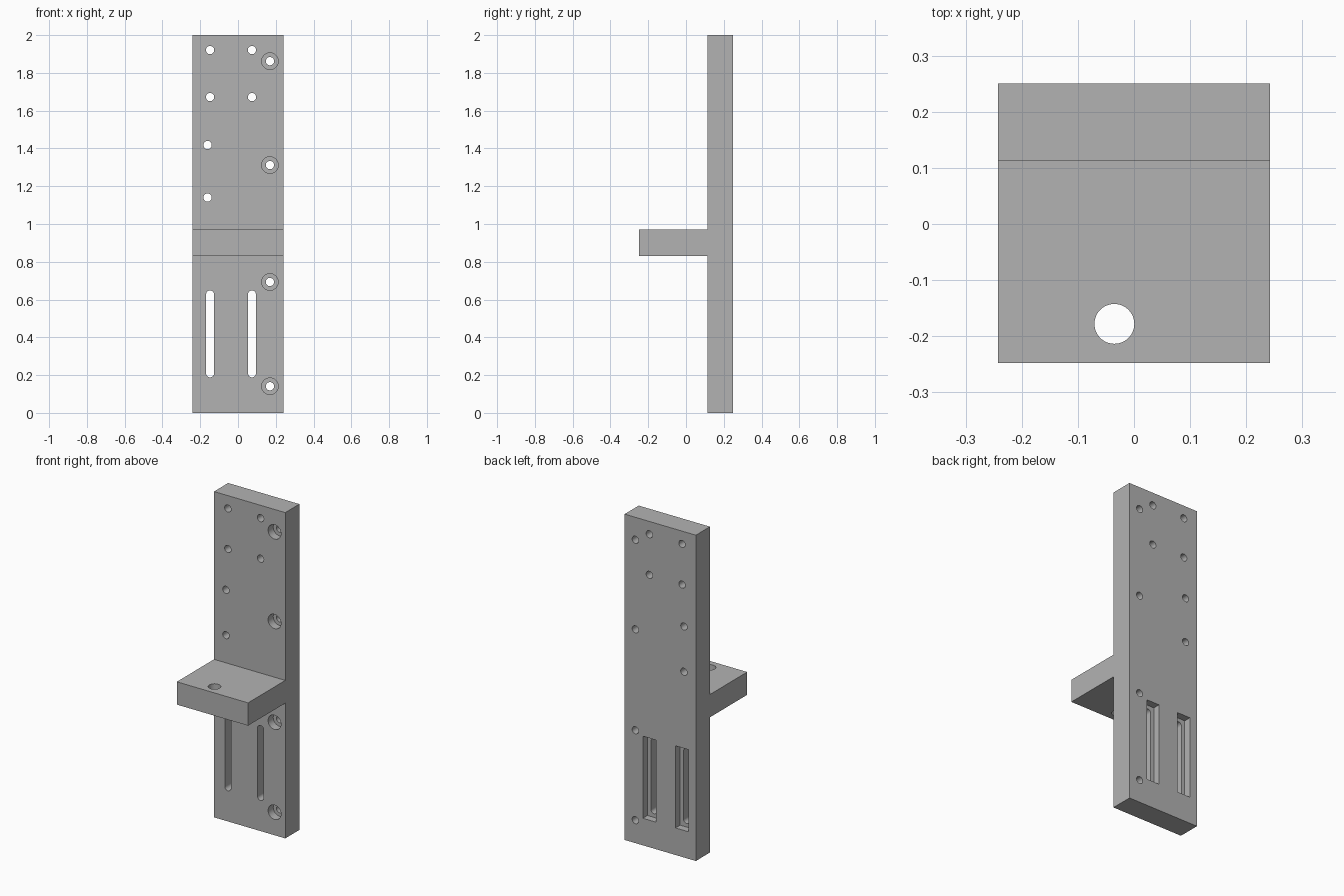
import bpy, bmesh, math
from mathutils import Matrix, Vector

if "Cube" in bpy.data.objects:
    bpy.data.objects.remove(bpy.data.objects["Cube"])

grey = bpy.data.materials.new("plain grey")
grey.use_nodes = True
colour = (0.448, 0.448, 0.448, 1)
grey.diffuse_color = colour
grey.node_tree.nodes["Principled BSDF"].inputs["Base Color"].default_value = colour

HALF_W = 0.242
FRONT, BACK = 0.113, 0.25
SHELF_FRONT, SHELF_LOW, SHELF_HIGH = -0.248, 0.83, 0.97


def prism(name, outline, direction):
    """Extrude a closed outline of 3D points along a vector."""
    bm = bmesh.new()
    face = bm.faces.new([bm.verts.new(p) for p in outline])
    moved = bmesh.ops.extrude_face_region(bm, geom=[face])["geom"]
    verts = [v for v in moved if isinstance(v, bmesh.types.BMVert)]
    bmesh.ops.translate(bm, verts=verts, vec=direction)
    bmesh.ops.recalc_face_normals(bm, faces=bm.faces)
    mesh = bpy.data.meshes.new(name)
    bm.to_mesh(mesh)
    bm.free()
    mesh.materials.append(grey)
    obj = bpy.data.objects.new(name, mesh)
    bpy.context.collection.objects.link(obj)
    return obj


def slot_outline(x, z, r, half_len, y, n=32):
    """Round-ended upright slot; a plain circle when half_len is zero."""
    pts = []
    for i in range(n + (2 if half_len else 0)):
        top = i <= n // 2
        step = i if top or not half_len else i - 1
        a = 2 * math.pi * step / n
        shift = half_len if top else -half_len
        pts.append((x + r * math.cos(a), y, z + shift + r * math.sin(a)))
    return pts


def cut(body, outline, direction):
    cutter = prism("cutter", outline, direction)
    cutter.hide_render = True
    mod = body.modifiers.new("cut", "BOOLEAN")
    mod.operation = "DIFFERENCE"
    mod.solver = "EXACT"
    mod.object = cutter
    bpy.context.view_layer.objects.active = body
    bpy.ops.object.modifier_apply(modifier=mod.name)
    bpy.data.objects.remove(cutter)


def cut_through(x, z, r, half_len=0):
    cut(bracket, slot_outline(x, z, r, half_len, FRONT - 0.05), (0, 0.3, 0))


# Upright plate with its shelf, as one side profile
profile = [(FRONT, 0), (BACK, 0), (BACK, 2), (FRONT, 2), (FRONT, SHELF_HIGH),
           (SHELF_FRONT, SHELF_HIGH), (SHELF_FRONT, SHELF_LOW), (FRONT, SHELF_LOW)]
bracket = prism("mounting_bracket", [(-HALF_W, y, z) for y, z in profile],
                (2 * HALF_W, 0, 0))

# Small through holes
LEFT_COL, RIGHT_COL = -0.148, 0.074
for x in (LEFT_COL, RIGHT_COL):
    for z in (1.921, 1.672):
        cut_through(x, z, 0.022)
for z in (1.418, 1.14):
    cut_through(-0.161, z, 0.022)

# Counterbored screw holes along one edge
for z in (1.862, 1.312, 0.693, 0.141):
    cut_through(0.169, z, 0.022)
    cut(bracket, slot_outline(0.169, z, 0.044, 0, FRONT - 0.05), (0, 0.1, 0))

# Long slots with square pockets on the back
SLOT_Z = 0.418
for x in (LEFT_COL, RIGHT_COL):
    cut_through(x, SLOT_Z, 0.021, 0.209)
    corners = [(-1, -1), (1, -1), (1, 1), (-1, 1)]
    pocket = [(x + 0.044 * i, BACK - 0.045, SLOT_Z + 0.252 * k) for i, k in corners]
    cut(bracket, pocket, (0, 0.1, 0))

# Round hole in the shelf
turn = Matrix.Rotation(math.pi / 2, 3, "X")
ring = [turn @ Vector(p) for p in slot_outline(0, 0, 0.0355, 0, 0, 48)]
ring = [p + Vector((-0.035, -0.178, SHELF_LOW - 0.05)) for p in ring]
cut(bracket, ring, (0, 0, 0.3))

# Smooth hole walls, sharp edges
bpy.ops.object.select_all(action="DESELECT")
bracket.select_set(True)
bpy.context.view_layer.objects.active = bracket
bpy.ops.object.shade_smooth_by_angle(angle=math.radians(30))
